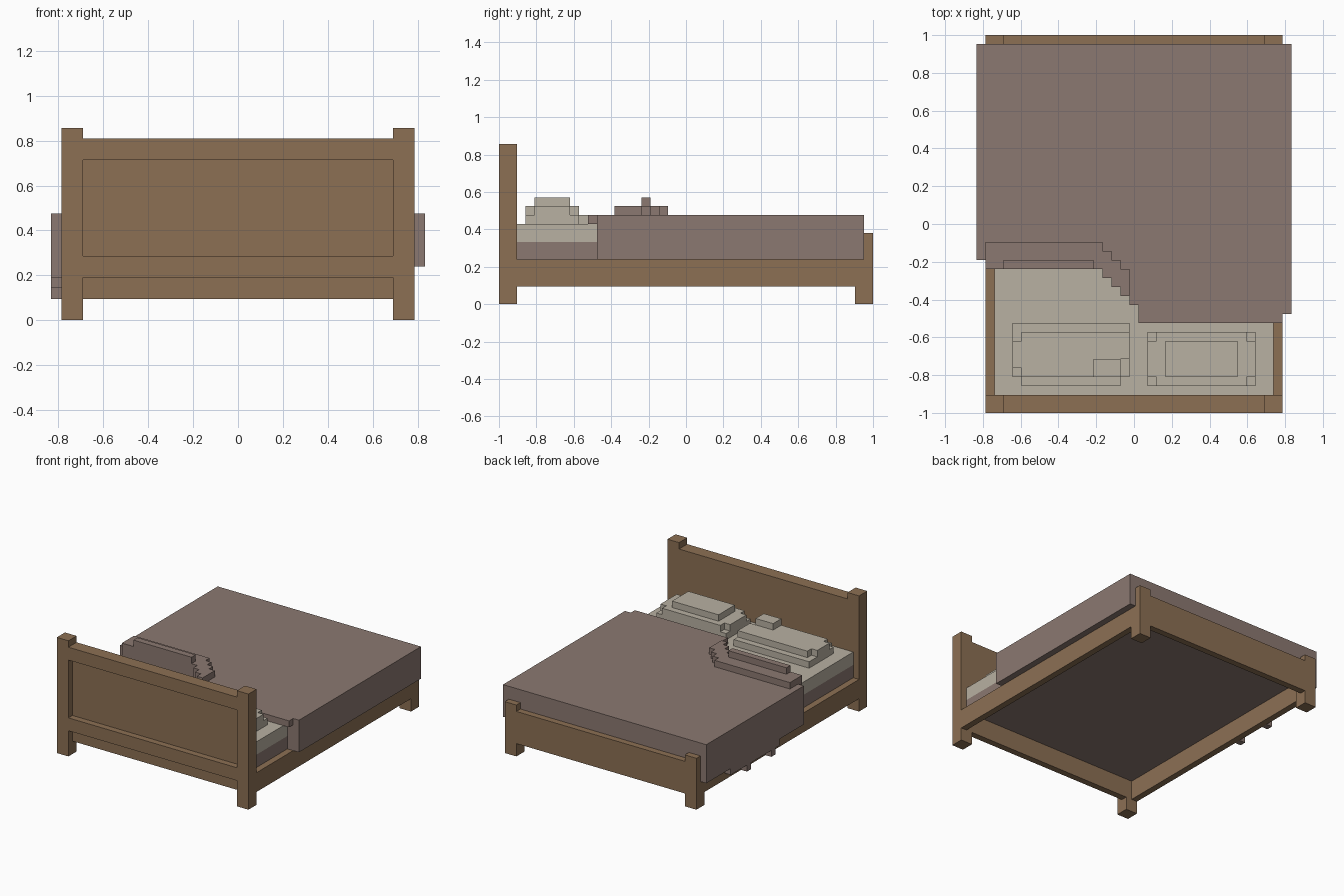
import bpy
import bmesh

if "Cube" in bpy.data.objects:
    bpy.data.objects.remove(bpy.data.objects["Cube"], do_unlink=True)

# Everything sits on a grid of small square units
UNIT = 2 / 42
WIDTH, LENGTH = 35, 42


def make_material(name, colour):
    material = bpy.data.materials.new(name)
    material.use_nodes = True
    material.diffuse_color = (*colour, 1)
    material.node_tree.nodes["Principled BSDF"].inputs["Base Color"].default_value = (*colour, 1)
    return material


wood = make_material("warm_brown_wood", (.262, .161, .088))
mauve = make_material("mauve_blanket", (.26, .19, .165))
linen = make_material("cream_linen", (.48, .437, .36))


def slab(name, material, outline, bottom, top):
    """Extrude a flat outline, given in grid units, from bottom to top."""
    bm = bmesh.new()
    corners = [bm.verts.new(((x - WIDTH / 2) * UNIT, (y - LENGTH / 2) * UNIT, bottom * UNIT))
               for x, y in outline]
    base = bm.faces.new(corners)
    raised = bmesh.ops.extrude_face_region(bm, geom=[base], use_keep_orig=True)["geom"]
    moved = [item for item in raised if isinstance(item, bmesh.types.BMVert)]
    bmesh.ops.translate(bm, verts=moved, vec=(0, 0, (top - bottom) * UNIT))
    bmesh.ops.recalc_face_normals(bm, faces=bm.faces)
    mesh = bpy.data.meshes.new(name)
    bm.to_mesh(mesh)
    bm.free()
    mesh.materials.append(material)
    obj = bpy.data.objects.new(name, mesh)
    bpy.context.scene.collection.objects.link(obj)
    return obj


def box(name, material, xs, ys, zs):
    (left, right), (front, back) = xs, ys
    outline = [(left, front), (right, front), (right, back), (left, back)]
    return slab(name, material, outline, *zs)


def side_pair(name, material, xs, ys, zs):
    """Build a box and its mirror image on the other side."""
    box("right_" + name, material, xs, ys, zs)
    box("left_" + name, material, (WIDTH - xs[1], WIDTH - xs[0]), ys, zs)


def staircase(x, y, steps):
    """Corner points stepping towards +x and -y."""
    points = []
    for step in range(steps):
        points += [(x + step, y - step), (x + step, y - step - 1)]
    return points


# Shared grid spans
post_span = (1, 3)
rail_span = (1, 2)
between_posts = (3, 32)
mattress_span = (2, 33)
mattress_length = (2, 41)
rail_bottom, rail_top = 2, 5
sheet_bottom, sheet_top = 7, 9
blanket_top, blanket_end = 10, 41

# Headboard with a recessed panel and apron
side_pair("headboard_post", wood, post_span, (0, 2), (0, 18))
box("headboard_panel", wood, between_posts, (1, 2), (rail_bottom, 17))
box("headboard_top_rail", wood, between_posts, (0, 1), (15, 17))
box("headboard_lower_rail", wood, between_posts, (0, 1), (4, 6))

# Footboard, its posts and legs
side_pair("footboard_post", wood, post_span, (blanket_end, LENGTH), (0, 8))
side_pair("foot_leg", wood, post_span, (40, blanket_end), (0, rail_top))
box("footboard_panel", wood, between_posts, (blanket_end, LENGTH), (rail_bottom, 7))

# Side rails, with the mattress resting level with their tops, and the sheet
side_pair("side_rail", wood, rail_span, mattress_length, (rail_bottom, rail_top))
box("mattress", mauve, mattress_span, mattress_length, (rail_top, sheet_bottom))
box("sheet", linen, mattress_span, (2, 40), (sheet_bottom, sheet_top))

# Blanket top with its turned-down stepped edge
inner_edge = staircase(14, 16, 4)
blanket_outline = [(1, 16), *inner_edge, (18, 12), (18, 10), (34, 10), (34, 11),
                   (WIDTH, 11), (WIDTH, blanket_end), (0, blanket_end), (0, 17), (1, 17)]
slab("blanket_top", mauve, blanket_outline, sheet_top, blanket_top)

# Folded band lying along the edge
outer_edge = staircase(14, 19, 3) + [(17, 16), (17, 13)]
fold_outline = [(1, 16), *inner_edge[:-2], (16, 13)]
fold_outline += list(reversed(outer_edge)) + [(1, 19)]
fold_outline = list(dict.fromkeys(fold_outline))
slab("blanket_fold", mauve, fold_outline, blanket_top, blanket_top + 1)
box("blanket_fold_ridge", mauve, (3, 13), (16, 17), (blanket_top + 1, blanket_top + 2))

# Blanket sides hanging over the rails and foot
drape_height = (rail_top, sheet_top)
box("left_drape", mauve, (33, WIDTH), (11, blanket_end), drape_height)
box("right_drape", mauve, (0, 2), (17, blanket_end), drape_height)
box("foot_drape", mauve, (2, 33), (40, blanket_end), drape_height)

# Uneven hem on the longer side
box("hem", mauve, (0, 1), (17, blanket_end), (4, rail_top))
box("hem_middle", mauve, (0, 1), (23, 35), (3, 4))
for start in (24, 30):
    box("hem_tip", mauve, (0, 1), (start, start + 1), (rail_bottom, 3))

# Left pillow: stacked layers, the middle one with cut corners
first, second, third, fourth = range(sheet_top, sheet_top + 4)
box("left_pillow_base", linen, (19, 31), (3, 9), (first, second))
box("left_pillow_middle", linen, (20, 30), (3, 9), (second, third))
for span in ((19, 20), (30, 31)):
    box("left_pillow_side", linen, span, (4, 8), (second, third))
box("left_pillow_crown", linen, (21, 29), (4, 8), (third, fourth))

# Right pillow: the more rumpled one, with uneven ends
box("right_pillow_base", linen, (4, 17), (4, 10), (first, second))
box("right_pillow_edge", linen, (5, 16), (3, 4), (first, second))
box("right_pillow_middle", linen, (5, 16), (4, 9), (second, third))
box("right_pillow_outer_end", linen, (4, 5), (5, 8), (second, third))
box("right_pillow_inner_end", linen, (16, 17), (6, 9), (second, third))
box("right_pillow_crown", linen, (13, 16), (4, 6), (third, fourth))
